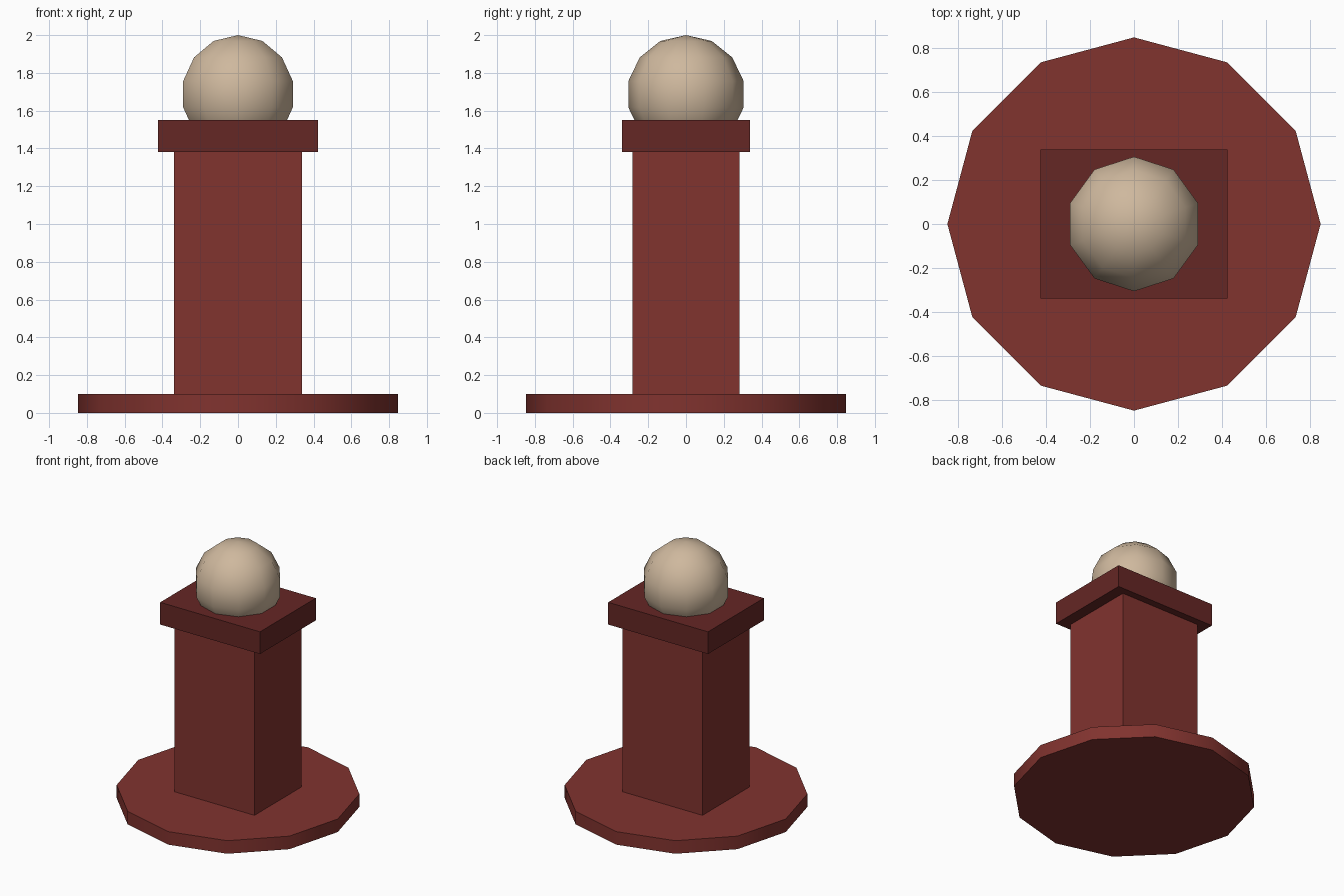
import bpy
from math import radians

if "Cube" in bpy.data.objects:
    bpy.data.objects.remove(bpy.data.objects["Cube"])


def material(name, color):
    m = bpy.data.materials.new(name)
    m.diffuse_color = (*color, 1)
    m.use_nodes = True
    m.node_tree.nodes["Principled BSDF"].inputs["Base Color"].default_value = m.diffuse_color
    return m


def finish(name, mat, smooth_angle=None):
    ob = bpy.context.object
    ob.name = name
    ob.data.materials.append(mat)
    if smooth_angle is not None:
        bpy.ops.object.shade_smooth_by_angle(angle=radians(smooth_angle))
    return ob


def box(name, sx, sy, z0, z1, mat):
    bpy.ops.mesh.primitive_cube_add(size=1, location=(0, 0, (z0 + z1) / 2))
    bpy.context.object.scale = (sx, sy, z1 - z0)
    bpy.ops.object.transform_apply(location=False, rotation=False, scale=True)
    return finish(name, mat)


red = material("red", (0.22, 0.033, 0.028))
dark_red = material("dark_red", (0.13, 0.02, 0.018))
tan = material("tan", (0.62, 0.48, 0.34))

# Twelve-sided base disc
bpy.ops.mesh.primitive_cylinder_add(vertices=12, radius=0.846, depth=0.10,
                                    location=(0, 0, 0.05))
finish("base", red, 35)

# Rectangular column and overhanging cap
box("column", 0.676, 0.567, 0.10, 1.38, red)
box("cap", 0.846, 0.676, 1.38, 1.55, dark_red)

# Ball sunk into the cap
bpy.ops.mesh.primitive_uv_sphere_add(segments=10, ring_count=7, radius=0.313,
                                     location=(0, 0, 1.687))
finish("ball", tan, 60)
